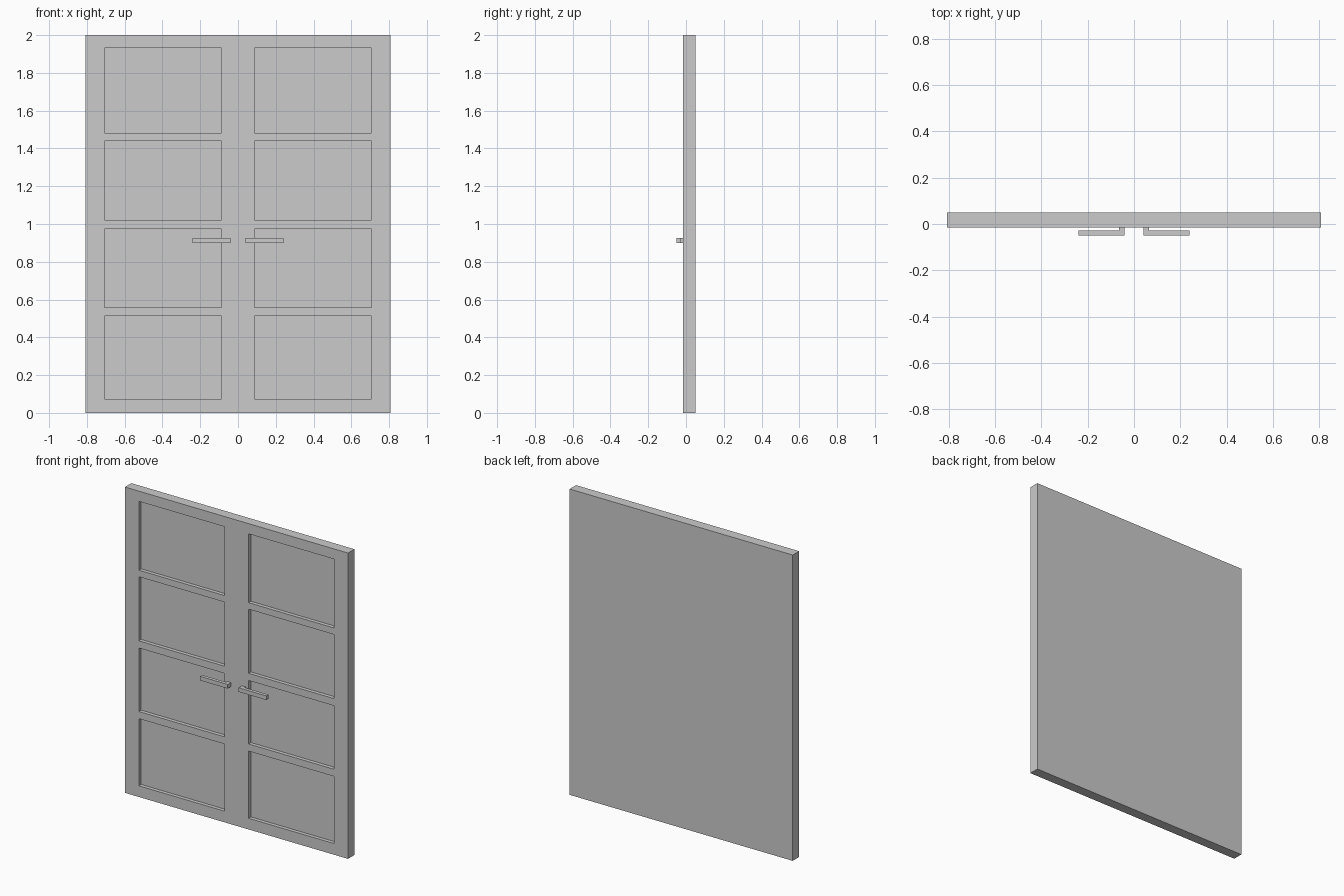
import bpy, bmesh

if "Cube" in bpy.data.objects:
    bpy.data.objects.remove(bpy.data.objects["Cube"])

FRONT, BACK, RECESS = -0.016, 0.05, 0.024


def make_object(name, bm):
    bmesh.ops.recalc_face_normals(bm, faces=bm.faces[:])
    mesh = bpy.data.meshes.new(name)
    bm.to_mesh(mesh)
    bm.free()
    obj = bpy.data.objects.new(name, mesh)
    bpy.context.collection.objects.link(obj)
    return obj


# Door slab: front grid whose odd cells are the sunken panels
xs = [-0.807, -0.706, -0.088, 0.088, 0.706, 0.807]
zs = [0, 0.073, 0.512, 0.559, 0.974, 1.021, 1.44, 1.483, 1.933, 2]
bm = bmesh.new()
grid = [[bm.verts.new((x, FRONT, z)) for z in zs] for x in xs]
panels = []
for i in range(len(xs) - 1):
    for j in range(len(zs) - 1):
        face = bm.faces.new((grid[i][j], grid[i + 1][j],
                             grid[i + 1][j + 1], grid[i][j + 1]))
        if i % 2 and j % 2:
            panels.append(face)

# Slab sides and back
border = [e for e in bm.edges if e.is_boundary]
geom = bmesh.ops.extrude_edge_only(bm, edges=border)["geom"]
for v in geom:
    if isinstance(v, bmesh.types.BMVert):
        v.co.y = BACK
bmesh.ops.contextual_create(bm, geom=[e for e in bm.edges if e.is_boundary])

# Recessed panels
for face in bmesh.ops.extrude_discrete_faces(bm, faces=panels)["faces"]:
    bmesh.ops.translate(bm, verts=face.verts[:], vec=(0, RECESS, 0))
make_object("door_slab", bm)

# Lever handles: L-shaped plan profile, extruded upward and mirrored
profile = [(0.04, FRONT), (0.04, -0.05), (0.24, -0.05),
           (0.24, -0.028), (0.064, -0.028), (0.064, FRONT)]
bm = bmesh.new()
base = bm.faces.new([bm.verts.new((x, y, 0.9)) for x, y in profile])
top = bmesh.ops.extrude_face_region(bm, geom=[base], use_keep_orig=True)["geom"]
bmesh.ops.translate(bm, vec=(0, 0, 0.027),
                    verts=[v for v in top if isinstance(v, bmesh.types.BMVert)])
handles = make_object("lever_handles", bm)
handles.modifiers.new("mirror", 'MIRROR').use_axis = (True, False, False)
